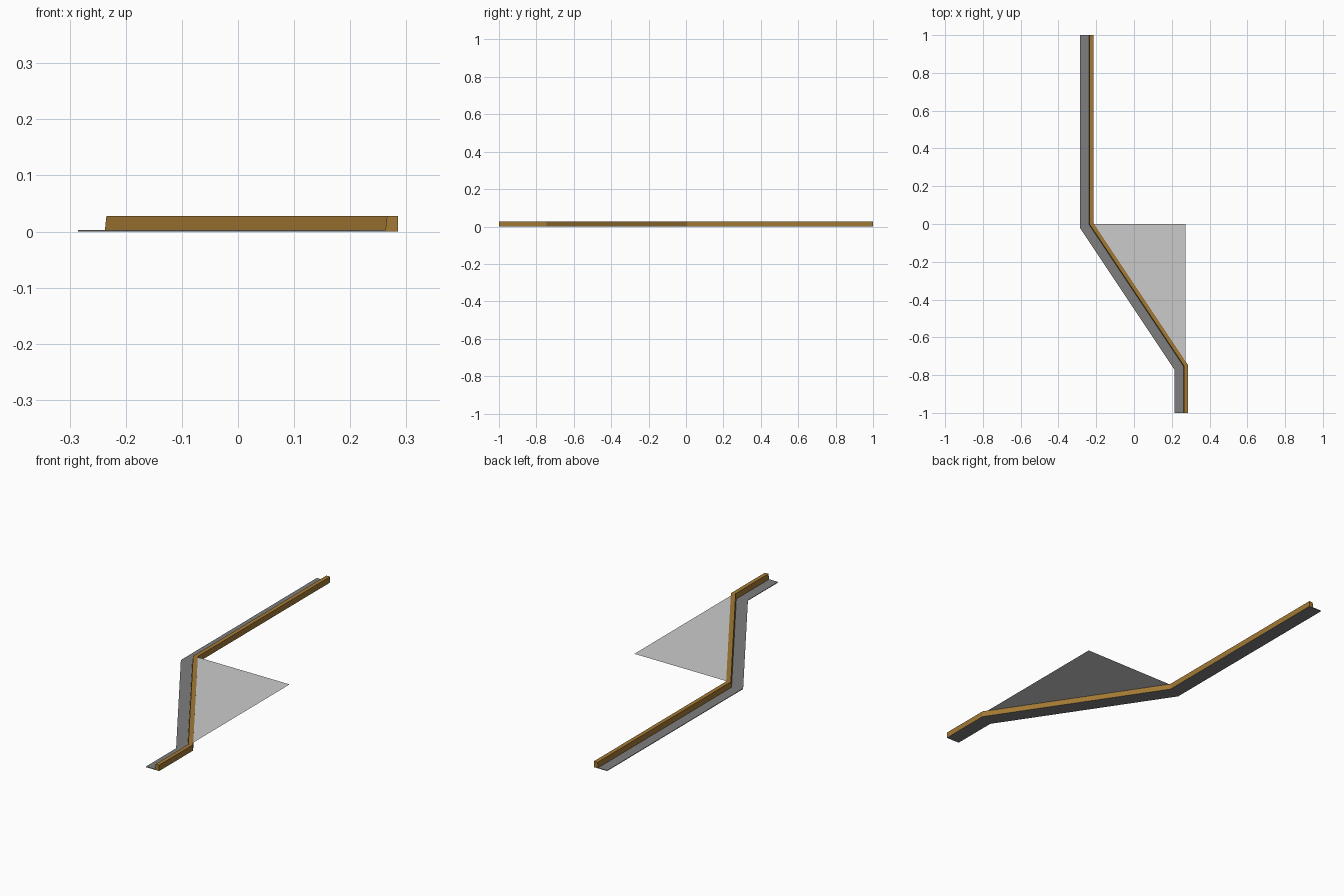
import bpy

if "Cube" in bpy.data.objects:
    bpy.data.objects.remove(bpy.data.objects["Cube"])

def material(name, rgb):
    m = bpy.data.materials.new(name)
    m.diffuse_color = (*rgb, 1)
    m.use_nodes = True
    m.node_tree.nodes["Principled BSDF"].inputs["Base Color"].default_value = m.diffuse_color
    return m

asphalt = material("dark grey gutter", (0.21, 0.21, 0.21))
ochre = material("ochre curb", (0.36, 0.19, 0.035))
paving = material("light grey paving", (0.60, 0.60, 0.60))

def build(name, verts, faces, mats, indices=None):
    me = bpy.data.meshes.new(name)
    me.from_pydata(verts, [], faces)
    for m in mats:
        me.materials.append(m)
    for p, i in zip(me.polygons, indices or [0] * len(faces)):
        p.material_index = i
    ob = bpy.data.objects.new(name, me)
    bpy.context.collection.objects.link(ob)
    return ob

# Centre line of the road edge: (x, y, skew of the section at that point)
PATH = [(-0.228, 1, 0), (-0.228, 0, 0.4), (0.272, -0.75, 0.4), (0.272, -1, 0)]

def sweep(name, profile, mats, side_index):
    n = len(profile)
    verts = [(x + o, y + o * k, z) for x, y, k in PATH for o, z in profile]
    faces, idx = [], []
    for s in range(len(PATH) - 1):
        for j in range(n):
            a, b = s * n + j, s * n + (j + 1) % n
            faces.append((a, a + n, b + n, b))
            idx.append(side_index[j])
    last = (len(PATH) - 1) * n
    faces += [tuple(range(n)), tuple(last + j for j in reversed(range(n)))]
    idx += [0, 0]
    ob = sweep_ob = build(name, verts, faces, mats, idx)
    # make normals face outwards
    import bmesh
    bm = bmesh.new()
    bm.from_mesh(ob.data)
    bmesh.ops.recalc_face_normals(bm, faces=bm.faces)
    bm.to_mesh(ob.data)
    bm.free()
    return sweep_ob

# Flat gutter strip
sweep("gutter", [(-0.057, 0), (-0.057, 0.003), (-0.0095, 0.003), (-0.0095, 0)],
      [asphalt], [0, 0, 0, 0])

# Raised curb with a slightly battered road face and a grey underside
sweep("curb", [(-0.0095, 0), (-0.0065, 0.028), (0.013, 0.028), (0.013, 0)],
      [ochre, asphalt], [0, 0, 0, 1])

# Thin triangle of paving behind the diagonal run
build("corner_paving", [(-0.228, 0, 0.0272), (0.272, -0.75, 0.0272), (0.272, 0, 0.0272)],
      [(0, 1, 2)], [paving])
